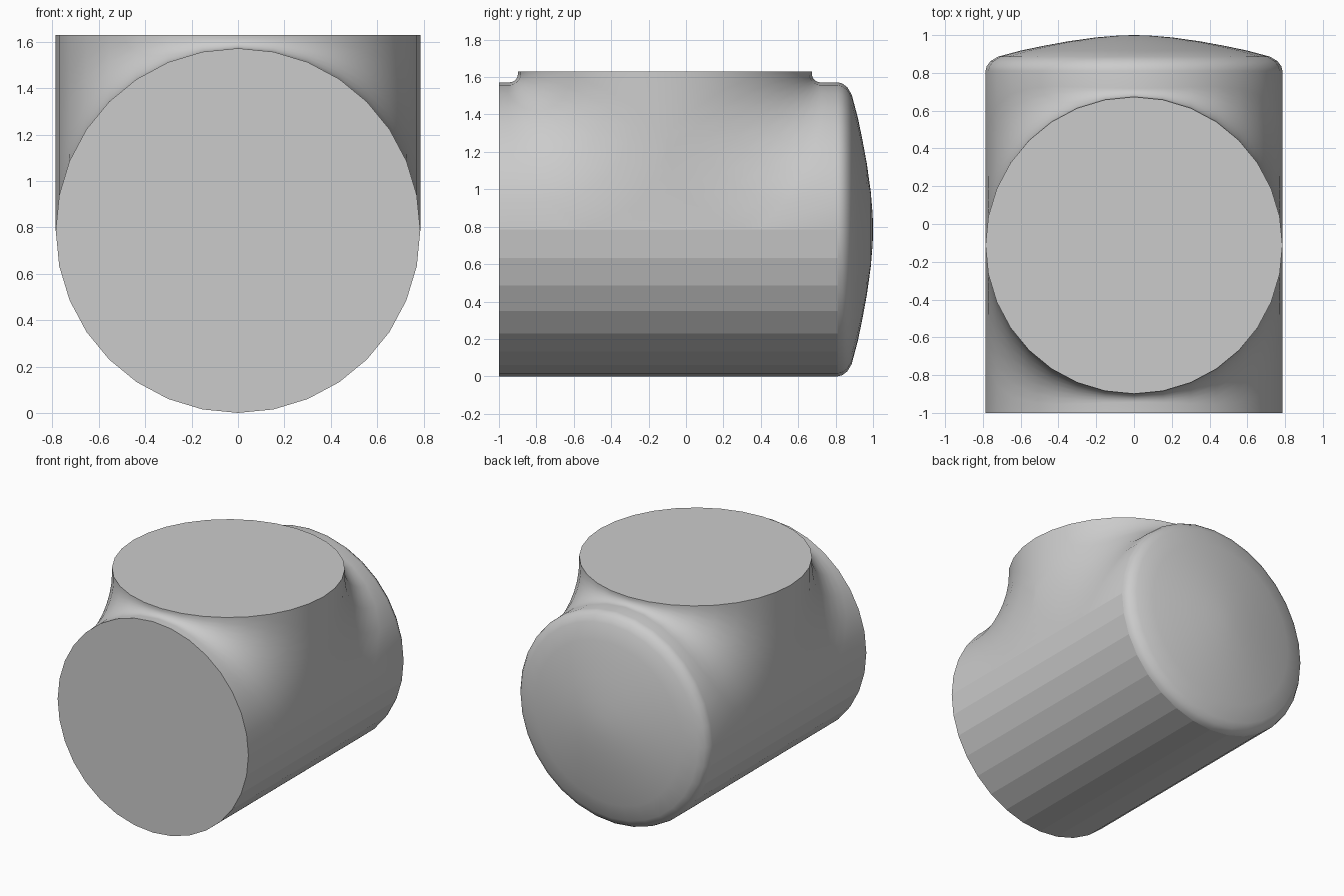
import bpy, bmesh
from math import sin, cos, pi

if "Cube" in bpy.data.objects:
    bpy.data.objects.remove(bpy.data.objects["Cube"])

R = 0.786                       # both pipes share one radius
AXIS_Y, AXIS_Z = -0.113, R      # where the pipe axes cross
FRONT, BACK, TOP = -1.0, 0.81, 1.63
SIDES, ARC = 32, 8

grey = bpy.data.materials.new("plain_grey")
grey.use_nodes = True
colour = (0.6, 0.6, 0.6, 1)
grey.diffuse_color = colour
grey.node_tree.nodes["Principled BSDF"].inputs["Base Color"].default_value = colour


def blend_size(a):
    """Fillet size: tight on the crown, wide at the sides."""
    return 0.045 + 0.46 * sin(a) ** 2


def fillet(a, sign):
    """Concave arc from the main pipe up to the branch, in one x section."""
    c, d = R * cos(a), blend_size(a)
    pts = []
    for i in range(ARC + 1):
        t = pi / 2 * i / ARC
        pts.append((R * sin(a), AXIS_Y + sign * (c + d - d * sin(t)), AXIS_Z + c + d - d * cos(t)))
    return pts


bm = bmesh.new()


def face(points, smooth=True):
    f = bm.faces.new([bm.verts.new(p) for p in points])
    f.smooth = smooth


def strips(rows, smooth=True):
    """Skin neighbouring rows of points with quads."""
    for a, b in zip(rows, rows[1:]):
        for i in range(len(a) - 1):
            face([a[i], b[i], b[i + 1], a[i + 1]], smooth)


half = [-pi / 2 + pi * i / (SIDES // 2) for i in range(SIDES // 2 + 1)]

# Upper half: pipe crown, fillet and branch wall, front and back
for sign, end in ((-1, FRONT), (1, BACK)):
    rows = []
    for a in half:
        x, c = R * sin(a), R * cos(a)
        rows.append([(x, end, AXIS_Z + c)] + fillet(a, sign) + [(x, AXIS_Y + sign * c, TOP)])
    strips(rows)

# Flat cheeks where the fillets meet at each side
for a in (-pi / 2, pi / 2):
    strips([fillet(a, -1), fillet(a, 1)])

# Faceted lower half of the main pipe
d = blend_size(pi / 2)
stations = (FRONT, AXIS_Y - d, AXIS_Y + d, BACK)
strips([[(R * sin(a), y, AXIS_Z - R * cos(a)) for y in stations] for a in half], False)

# Flat ends of the main pipe and the branch
ring = [2 * pi * i / SIDES for i in range(SIDES)]
face([(R * sin(a), FRONT, AXIS_Z + R * cos(a)) for a in ring], False)
face([(R * sin(a), AXIS_Y + R * cos(a), TOP) for a in ring], False)

# Domed back end, turned around the main axis
dome = [(R, BACK), (0.78, 0.835), (0.76, 0.862), (0.72, 0.886), (0.6, 0.918),
        (0.48, 0.943), (0.35, 0.967), (0.2, 0.988), (0.08, 0.998)]
strips([[(r * sin(a), y, AXIS_Z + r * cos(a)) for r, y in dome + [(0, 1.0)]]
        for a in ring + [2 * pi]])

bmesh.ops.remove_doubles(bm, verts=bm.verts, dist=0.0002)
bmesh.ops.dissolve_degenerate(bm, edges=bm.edges, dist=0.0001)
bmesh.ops.recalc_face_normals(bm, faces=bm.faces)

mesh = bpy.data.meshes.new("pipe_tee")
bm.to_mesh(mesh)
bm.free()
mesh.materials.append(grey)
tee = bpy.data.objects.new("pipe_tee", mesh)
bpy.context.collection.objects.link(tee)
